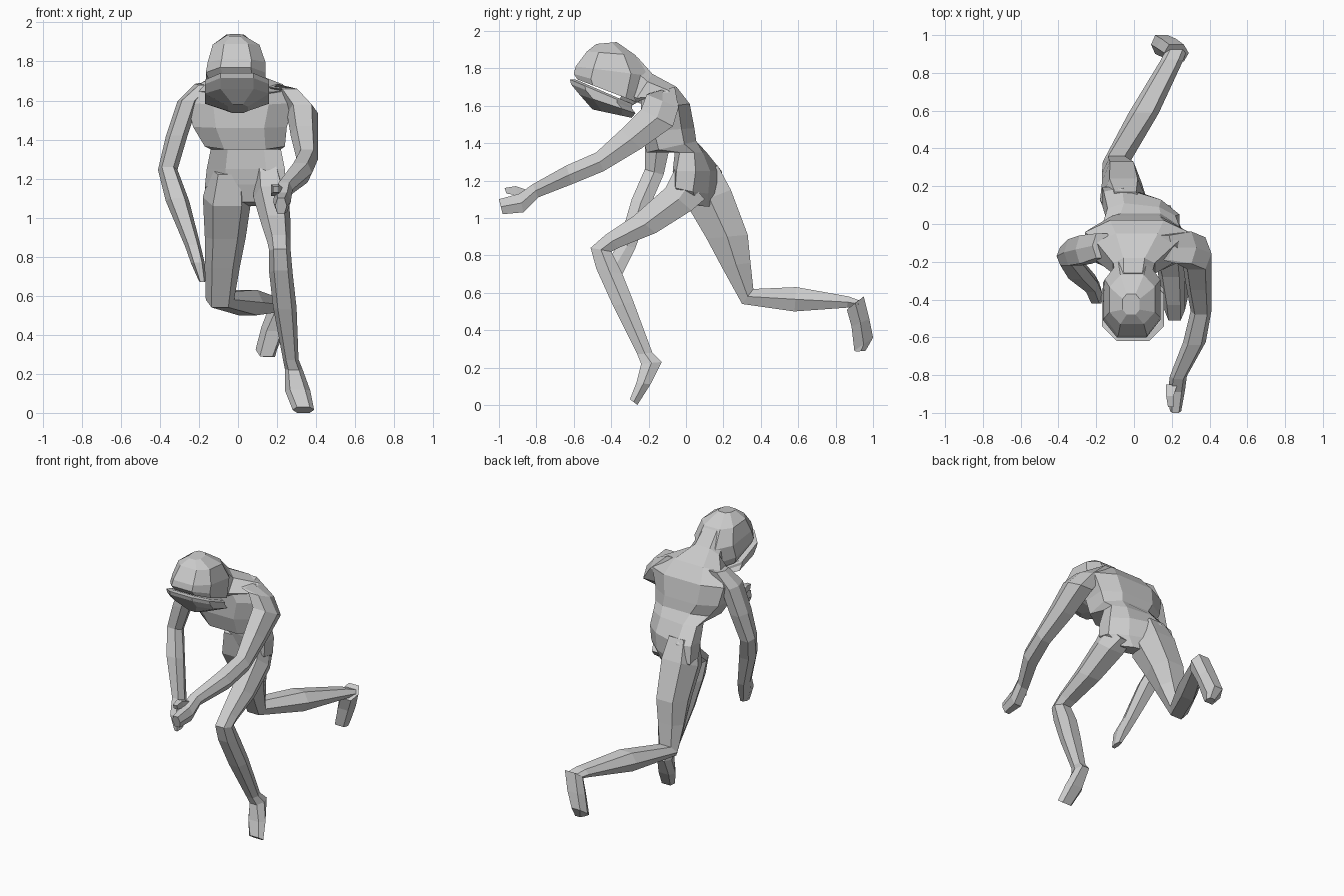
import bpy, bmesh
from math import cos, sin, pi, copysign
from mathutils import Vector


def loft(name, rings, sides=6, turn=0.0, power=0.75):
    """Skin rings: (x_min, x_max, front_y, front_z, back_y, back_z, optional twist in y)."""
    angles = [turn + 2 * pi * i / sides for i in range(sides)]
    cmax = max(abs(cos(a)) for a in angles)
    smax = max(abs(sin(a)) for a in angles)

    def square(v):  # below 1 makes the section boxier
        return copysign(abs(v) ** power, v) if abs(v) > 1e-6 else 0.0

    bm = bmesh.new()
    loops = []
    for x0, x1, fy, fz, by, bz, *twist in rings:
        front, back = Vector((0, fy, fz)), Vector((0, by, bz))
        mid = (front + back) / 2 + Vector(((x0 + x1) / 2, 0, 0))
        across = Vector(((x1 - x0) / 2, -sum(twist), 0))
        deep = (front - back) / 2
        loops.append([bm.verts.new(mid + across * square(cos(a) / cmax)
                                   + deep * square(sin(a) / smax)) for a in angles])
    for a, b in zip(loops, loops[1:]):
        for i in range(sides):
            j = (i + 1) % sides
            bm.faces.new((a[i], a[j], b[j], b[i]))
    bm.faces.new(loops[0][::-1])
    bm.faces.new(loops[-1])
    bmesh.ops.recalc_face_normals(bm, faces=bm.faces)
    mesh = bpy.data.meshes.new(name)
    bm.to_mesh(mesh)
    bm.free()
    ob = bpy.data.objects.new(name, mesh)
    bpy.context.collection.objects.link(ob)
    return ob


# twisted pelvis, ribcage with its ledge over the waist, shoulders and neck
loft("torso", [
    (-0.08, 0.16, 0.01, 1.08, 0.13, 1.06, 0.03),
    (-0.17, 0.24, -0.02, 1.17, 0.16, 1.13, 0.08),
    (-0.16, 0.24, -0.04, 1.25, 0.16, 1.25, 0.06),
    (-0.14, 0.22, -0.05, 1.35, 0.10, 1.35, 0.02),
    (-0.17, 0.24, -0.21, 1.35, 0.055, 1.41),
    (-0.23, 0.25, -0.24, 1.46, 0.045, 1.48),
    (-0.26, 0.29, -0.24, 1.58, 0.02, 1.61),
    (-0.20, 0.23, -0.24, 1.63, -0.05, 1.70),
    (-0.11, 0.11, -0.29, 1.60, -0.18, 1.77),
    (-0.10, 0.09, -0.36, 1.62, -0.26, 1.86)], 8, pi / 8)

# head dome, tilted forward
loft("head", [
    (-0.15, 0.14, -0.58, 1.74, -0.24, 1.61),
    (-0.165, 0.14, -0.60, 1.77, -0.22, 1.66),
    (-0.155, 0.14, -0.59, 1.81, -0.20, 1.76),
    (-0.13, 0.11, -0.53, 1.89, -0.27, 1.87),
    (-0.06, 0.03, -0.48, 1.93, -0.37, 1.94)], 8, pi / 8)

# jaw guard with a thin rim
loft("jaw", [
    (-0.15, 0.14, -0.59, 1.74, -0.29, 1.61),
    (-0.17, 0.16, -0.62, 1.74, -0.29, 1.60),
    (-0.17, 0.16, -0.615, 1.715, -0.29, 1.585),
    (-0.17, 0.16, -0.57, 1.66, -0.27, 1.56),
    (-0.05, 0.05, -0.50, 1.58, -0.29, 1.535)], 8, pi / 8)

# leg stepping forward, foot pointing down
loft("front_leg", [
    (0.08, 0.22, -0.05, 1.28, 0.10, 1.10),
    (0.08, 0.26, -0.11, 1.16, 0.03, 1.04),
    (0.12, 0.27, -0.28, 1.01, -0.16, 0.92),
    (0.15, 0.27, -0.43, 0.91, -0.36, 0.84),
    (0.16, 0.27, -0.51, 0.84, -0.40, 0.82),
    (0.16, 0.28, -0.48, 0.73, -0.34, 0.70),
    (0.18, 0.30, -0.39, 0.53, -0.28, 0.55),
    (0.23, 0.31, -0.26, 0.27, -0.18, 0.28)])
loft("front_foot", [
    (0.23, 0.31, -0.26, 0.27, -0.18, 0.28),
    (0.24, 0.33, -0.24, 0.22, -0.13, 0.23),
    (0.24, 0.37, -0.265, 0.12, -0.19, 0.11),
    (0.28, 0.39, -0.30, 0.03, -0.26, 0.00)])

# leg kicked back, shin level
loft("rear_leg", [
    (-0.14, 0.05, -0.01, 1.22, 0.17, 1.28),
    (-0.18, 0.07, 0.01, 1.06, 0.24, 1.15),
    (-0.17, 0.04, 0.11, 0.89, 0.33, 0.91),
    (-0.17, 0.01, 0.19, 0.74, 0.345, 0.76),
    (-0.165, -0.02, 0.30, 0.54, 0.36, 0.62),
    (-0.03, 0.13, 0.58, 0.50, 0.59, 0.63),
    (0.14, 0.26, 0.86, 0.52, 0.87, 0.58),
    (0.17, 0.28, 0.92, 0.52, 0.925, 0.56)])
loft("rear_foot", [
    (0.16, 0.29, 0.86, 0.51, 0.95, 0.58),
    (0.12, 0.25, 0.885, 0.42, 0.98, 0.46),
    (0.09, 0.20, 0.90, 0.29, 1.00, 0.36),
    (0.13, 0.19, 0.91, 0.285, 0.96, 0.29)])

# arm reaching forward
loft("forward_arm", [
    (0.13, 0.20, -0.19, 1.67, -0.06, 1.70),
    (0.20, 0.33, -0.21, 1.66, -0.04, 1.59),
    (0.25, 0.41, -0.24, 1.58, -0.07, 1.49),
    (0.27, 0.41, -0.35, 1.47, -0.24, 1.37),
    (0.30, 0.41, -0.48, 1.35, -0.44, 1.25),
    (0.26, 0.38, -0.64, 1.28, -0.61, 1.18),
    (0.19, 0.28, -0.82, 1.18, -0.79, 1.11)])
loft("forward_hand", [
    (0.19, 0.28, -0.82, 1.18, -0.79, 1.11),
    (0.18, 0.27, -0.89, 1.13, -0.87, 1.03),
    (0.19, 0.25, -1.00, 1.10, -0.98, 1.02)])
loft("forward_thumb", [
    (0.17, 0.23, -0.85, 1.15, -0.85, 1.11),
    (0.17, 0.21, -0.91, 1.17, -0.90, 1.12),
    (0.18, 0.21, -0.97, 1.16, -0.96, 1.13)], 4, pi / 4)

# arm hanging down
loft("lowered_arm", [
    (-0.22, -0.12, -0.18, 1.68, -0.05, 1.69),
    (-0.31, -0.20, -0.21, 1.60, -0.06, 1.59),
    (-0.37, -0.26, -0.22, 1.42, -0.08, 1.41),
    (-0.41, -0.31, -0.22, 1.26, -0.12, 1.23),
    (-0.37, -0.25, -0.29, 1.10, -0.19, 1.07),
    (-0.27, -0.19, -0.36, 0.86, -0.27, 0.84)])
loft("lowered_hand", [
    (-0.27, -0.19, -0.36, 0.86, -0.27, 0.84),
    (-0.24, -0.17, -0.42, 0.77, -0.31, 0.76),
    (-0.20, -0.165, -0.42, 0.67, -0.35, 0.68)])
